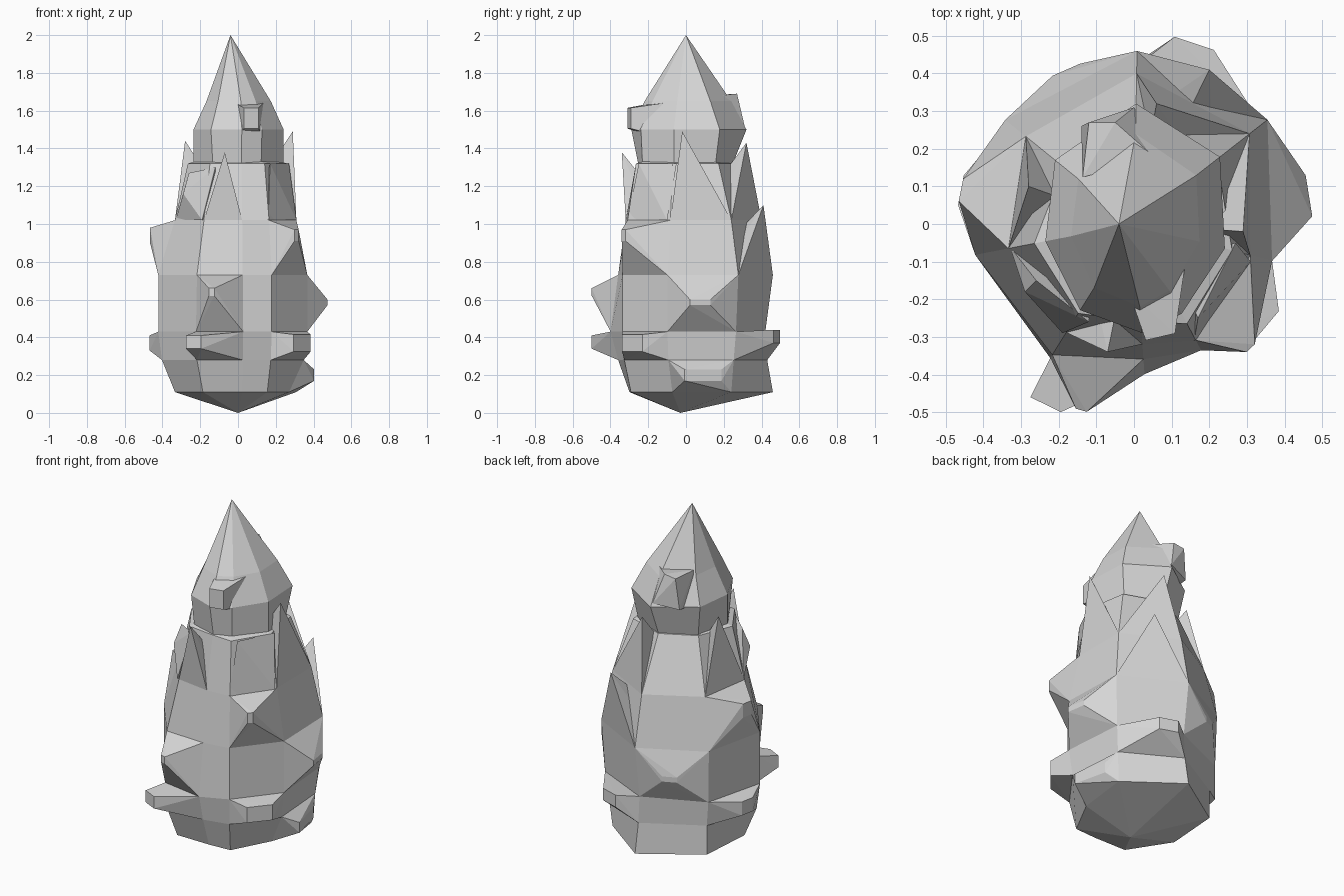
import bpy, bmesh, math
from mathutils import Vector

default = bpy.data.objects.get("Cube")
if default:
    bpy.data.objects.remove(default, do_unlink=True)

stone = bpy.data.materials.new("grey stone")
stone.use_nodes = True
grey = (0.67, 0.67, 0.67, 1)
stone.diffuse_color = grey
stone.node_tree.nodes["Principled BSDF"].inputs["Base Color"].default_value = grey

# Directions of the vertical ridges, from the front left corner round by +x
RIDGES = [math.radians(a) for a in (-62, -15, 38, 89, 141, 191, 238, 274)]

# Tiers of the body: height, then the radius at each ridge
TIERS = [
    (0.11, (.33, .28, .39, .46, .40, .34, .35, .30)),
    (0.28, (.37, .36, .41, .43, .40, .41, .41, .36)),
    (0.43, (.38, .38, .43, .42, .43, .43, .42, .40)),
    (0.73, (.38, .38, .45, .46, .44, .43, .41, .36)),
    (1.02, (.35, .32, .39, .40, .37, .34, .34, .32)),
    (1.32, (.30, .27, .28, .25, .24, .27, .28, .26)),
]
CAP = [
    (1.30, (.26, .25, .25, .24, .23, .24, .25, .25)),
    (1.50, (.27, .25, .29, .32, .27, .24, .27, .29)),
    (1.65, (.20, .18, .21, .24, .19, .17, .20, .22)),
]


def corner(tier, ridge):
    """Point where a ridge crosses a tier."""
    z, radii = tier
    i = ridge % len(RIDGES)
    return Vector((radii[i] * math.cos(RIDGES[i]), radii[i] * math.sin(RIDGES[i]), z))


def finish(name, bm):
    """Turn a bmesh into a flat shaded stone object."""
    bmesh.ops.recalc_face_normals(bm, faces=bm.faces)
    mesh = bpy.data.meshes.new(name)
    bm.to_mesh(mesh)
    bm.free()
    mesh.materials.append(stone)
    obj = bpy.data.objects.new(name, mesh)
    bpy.context.collection.objects.link(obj)


def loft(name, tiers, bottom, top):
    """Join the tiers to each other and to two end points."""
    bm = bmesh.new()
    n = len(RIDGES)
    loops = [[bm.verts.new(corner(tier, i)) for i in range(n)] for tier in tiers]
    first, last = bm.verts.new(bottom), bm.verts.new(top)
    for i in range(n):
        j = (i + 1) % n
        for low, high in zip(loops, loops[1:]):
            bm.faces.new((low[i], low[j], high[j], high[i]))
        bm.faces.new((first, loops[0][j], loops[0][i]))
        bm.faces.new((last, loops[-1][i], loops[-1][j]))
    finish(name, bm)


def hull(name, points):
    """Wrap points in a convex faceted stone."""
    bm = bmesh.new()
    verts = [bm.verts.new(p) for p in points]
    result = bmesh.ops.convex_hull(bm, input=verts)
    loose = {v for v in result["geom_interior"] if isinstance(v, bmesh.types.BMVert)}
    bmesh.ops.delete(bm, geom=list(loose), context="VERTS")
    finish(name, bm)


def plate(center, width, height):
    """Corners of an upright rectangle facing away from the axis."""
    center = Vector(center)
    across = Vector((-center.y, center.x, 0)).normalized() * width / 2
    up = Vector((0, 0, height / 2))
    return [center + across * s + up * t for s in (-1, 1) for t in (-1, 1)]


def outcrop(name, side, level, tip, width, height):
    """Pull one whole body panel out to a small blunt tip."""
    panel = [corner(TIERS[k], i) for k in (level, level + 1) for i in (side, side + 1)]
    hull(name, panel + plate(tip, width, height))


def shard(name, side, level, tip):
    """Pointed slab standing on the edge of a tier, leaning on the tier above."""
    foot = [corner(TIERS[level], i) for i in (side, side + 1)]
    inner = [Vector((p.x * 0.6, p.y * 0.6, p.z)) for p in foot]
    top = Vector(tip)
    back = Vector((top.x * 0.65, top.y * 0.65, top.z - 0.15))
    hull(name, foot + inner + [back, top])


# Stepped body and pointed cap
loft("spire_body", TIERS, (0, -.03, 0), (0, 0, 1.4))
loft("spire_cap", CAP, (0, 0, 1.25), (-.04, 0, 2))

# Slabs ending in points around the upper tiers
shard("front_shard", 6, 4, (-.07, -.34, 1.38))
shard("left_shard", 1, 4, (.29, -.02, 1.49))
shard("right_shard", 4, 4, (-.28, .10, 1.44))
shard("back_shard", 2, 4, (.06, .32, 1.43))
shard("low_back_shard", 2, 3, (.20, .41, 1.1))

# Broken ledges on the front corners
hull("front_left_ledge", [(.17, -.25, 1.32), (.27, -.05, 1.32), (.16, -.31, 1.02),
                          (.31, -.10, 1.02), (.1, -.1, 1.02)])
hull("front_right_ledge", [(-.26, -.15, 1.27), (-.12, -.26, 1.3), (-.19, -.29, 1.02),
                           (-.33, -.06, 1.02), (-.29, -.18, 1.16), (-.1, -.1, 1.02)])

# Outcrops pulled from the body panels
outcrop("front_lower_outcrop", 6, 1, (-.235, -.48, .375), .09, .07)
outcrop("front_middle_outcrop", 6, 2, (-.14, -.495, .64), .03, .04)
outcrop("front_left_outcrop", 0, 1, (.34, -.285, .37), .14, .09)
outcrop("left_outcrop", 1, 2, (.465, .075, .585), .11, .03)
outcrop("back_outcrop", 2, 1, (.16, .48, .405), .11, .07)
outcrop("back_right_outcrop", 3, 2, (-.18, .41, .575), .08, .03)
outcrop("right_lower_outcrop", 4, 1, (-.46, .09, .37), .08, .08)
outcrop("right_upper_outcrop", 4, 3, (-.46, .09, .94), .06, .08)
outcrop("left_foot_outcrop", 1, 0, (.38, .09, .2), .2, .06)
outcrop("left_shoulder_outcrop", 0, 3, (.31, -.33, .94), .03, .06)

# Small blocks on the cap
hull("cap_front_knob", plate((.06, -.15, 1.55), .16, .18) + plate((.07, -.3, 1.56), .08, .11))
hull("cap_back_knob", plate((-.04, .15, 1.58), .2, .2)
     + [(-.12, .27, 1.68), (-.05, .27, 1.69), (-.14, .26, 1.5), (.0, .31, 1.52)])
